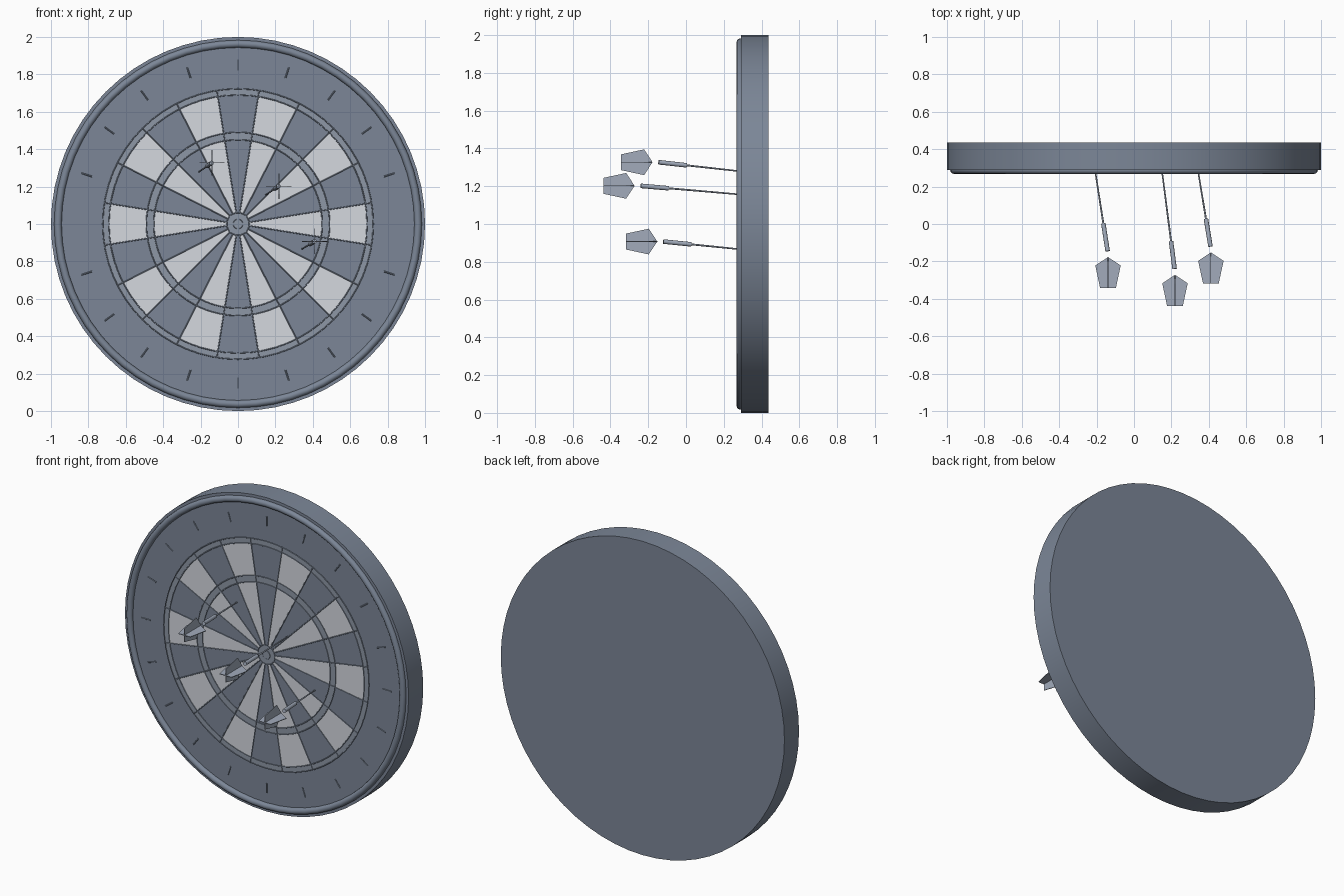
import bpy, bmesh, math
from mathutils import Vector, Matrix

if "Cube" in bpy.data.objects:
    bpy.data.objects.remove(bpy.data.objects["Cube"])

FACE = 0.29                     # y of the board's front face
STEP = math.radians(18)         # one of 20 sectors


def material(name, rgb):
    m = bpy.data.materials.new(name)
    m.diffuse_color = (*rgb, 1)
    m.use_nodes = True
    m.node_tree.nodes["Principled BSDF"].inputs["Base Color"].default_value = m.diffuse_color
    return m


SLATE = material("slate", (0.20, 0.24, 0.31))
BAND = material("band_grey", (0.27, 0.31, 0.38))
PALE = material("pale", (0.66, 0.69, 0.74))
STEEL = material("steel", (0.36, 0.41, 0.50))


def finish(bm, name, mat=SLATE, smooth=True):
    bmesh.ops.recalc_face_normals(bm, faces=bm.faces)
    me = bpy.data.meshes.new(name)
    bm.to_mesh(me)
    bm.free()
    ob = bpy.data.objects.new(name, me)
    bpy.context.collection.objects.link(ob)
    me.materials.append(mat)
    if smooth:
        bpy.ops.object.select_all(action='DESELECT')
        ob.select_set(True)
        bpy.context.view_layer.objects.active = ob
        bpy.ops.object.shade_smooth_by_angle(angle=math.radians(35))
    return ob


def on_board(r, a, y):
    # angle runs clockwise from the top
    return Vector((r * math.sin(a), y, 1 + r * math.cos(a)))


def lathe(bm, profile, n=64, closed=True):
    # profile of (radius, y) revolved around the board axis
    rings = [[bm.verts.new(on_board(r, 2 * math.pi * i / n, y)) for i in range(n)]
             for r, y in profile]
    pairs = list(zip(rings, rings[1:]))
    if closed:
        pairs.append((rings[-1], rings[0]))
    else:
        bm.faces.new(rings[0])
        bm.faces.new(rings[-1])
    for a, b in pairs:
        for i in range(n):
            j = (i + 1) % n
            bm.faces.new((a[i], a[j], b[j], b[i]))


def prism(bm, front, offset):
    a = [bm.verts.new(p) for p in front]
    b = [bm.verts.new(p + offset) for p in front]
    bm.faces.new(a)
    bm.faces.new(b[::-1])
    for i in range(len(a)):
        j = (i + 1) % len(a)
        bm.faces.new((a[i], b[i], b[j], a[j]))


def wedges(name, first, mat):
    bm = bmesh.new()
    for k in range(first, 20, 2):
        for r0, r1 in ((0.06, 0.45), (0.49, 0.69)):
            angles = [(k - 0.5 + i / 4) * STEP for i in range(5)]
            pts = [on_board(r0, a, FACE - 0.004) for a in angles]
            pts += [on_board(r1, a, FACE - 0.004) for a in reversed(angles)]
            prism(bm, pts, Vector((0, 0.006, 0)))
    finish(bm, name, mat, smooth=False)


def tube(bm, p, q, r0, r1, n=12):
    d = q - p
    rot = d.to_track_quat('Z', 'Y').to_matrix().to_4x4()
    bmesh.ops.create_cone(bm, cap_ends=True, segments=n, radius1=r0, radius2=r1,
                          depth=d.length,
                          matrix=Matrix.Translation((p + q) / 2) @ rot)


# board body
bm = bmesh.new()
lathe(bm, [(1.0, FACE), (1.0, 0.437)], closed=False)
finish(bm, "board")

# rounded rim hoop
bm = bmesh.new()
lathe(bm, [(0.963 + 0.02 * math.cos(t), FACE - 0.002 + 0.02 * math.sin(t))
           for t in (2 * math.pi * i / 12 for i in range(12))])
finish(bm, "rim_hoop")

# alternating sectors
wedges("dark_sectors", 0, SLATE)
wedges("light_sectors", 1, PALE)

# scoring bands and bullseye
for name, r0, r1 in (("double_band", 0.69, 0.723), ("triple_band", 0.45, 0.49),
                     ("outer_bull", 0.025, 0.06)):
    bm = bmesh.new()
    lathe(bm, [(r0, FACE + 0.002), (r0, FACE - 0.005), (r1, FACE - 0.005), (r1, FACE + 0.002)])
    finish(bm, name, BAND)
bm = bmesh.new()
lathe(bm, [(0.025, FACE - 0.007), (0.025, FACE + 0.002)], n=32, closed=False)
finish(bm, "inner_bull", BAND)

# wire frame: hoops and spokes
bm = bmesh.new()
for r in (0.025, 0.06, 0.45, 0.49, 0.69, 0.723):
    lathe(bm, [(r + 0.003 * math.cos(t), FACE - 0.005 + 0.003 * math.sin(t))
               for t in (math.pi * i / 3 for i in range(6))])
for k in range(20):
    a = (k + 0.5) * STEP
    tube(bm, on_board(0.06, a, FACE - 0.005), on_board(0.725, a, FACE - 0.005),
         0.003, 0.003, 6)
finish(bm, "wire_frame")

# plain sector markers on the outer border
bm = bmesh.new()
for k in range(20):
    a = k * STEP
    tube(bm, on_board(0.82, a, FACE - 0.002), on_board(0.88, a, FACE - 0.002),
         0.004, 0.004, 6)
finish(bm, "sector_markers")

# darts: (tip, barrel end)
fin = [(0, 0), (0.068, -0.045), (0.042, -0.166), (-0.042, -0.166), (-0.068, -0.045)]
darts = [((-0.207, 0.28, 1.28), (-0.141, -0.145, 1.327)),
         ((0.150, 0.28, 1.157), (0.217, -0.24, 1.202)),
         ((0.343, 0.28, 0.867), (0.409, -0.12, 0.907))]
for n, (tip, end) in enumerate(darts, 1):
    tip, end = Vector(tip), Vector(end)
    way = (end - tip).normalized()
    grip = end - way * 0.15
    bm = bmesh.new()
    tube(bm, tip - way * 0.02, grip, 0.004, 0.005)
    tube(bm, grip, end, 0.012, 0.012)
    finish(bm, f"dart_{n}_shaft", STEEL)
    # crossed tail fins, sitting just behind the barrel
    root = end + Vector((0.002, -0.032, 0))
    bm = bmesh.new()
    prism(bm, [root + Vector((u, v, -0.002)) for u, v in fin], Vector((0, 0, 0.004)))
    prism(bm, [root + Vector((-0.002, v, u)) for u, v in fin], Vector((0.004, 0, 0)))
    finish(bm, f"dart_{n}_flight", STEEL, smooth=False)
